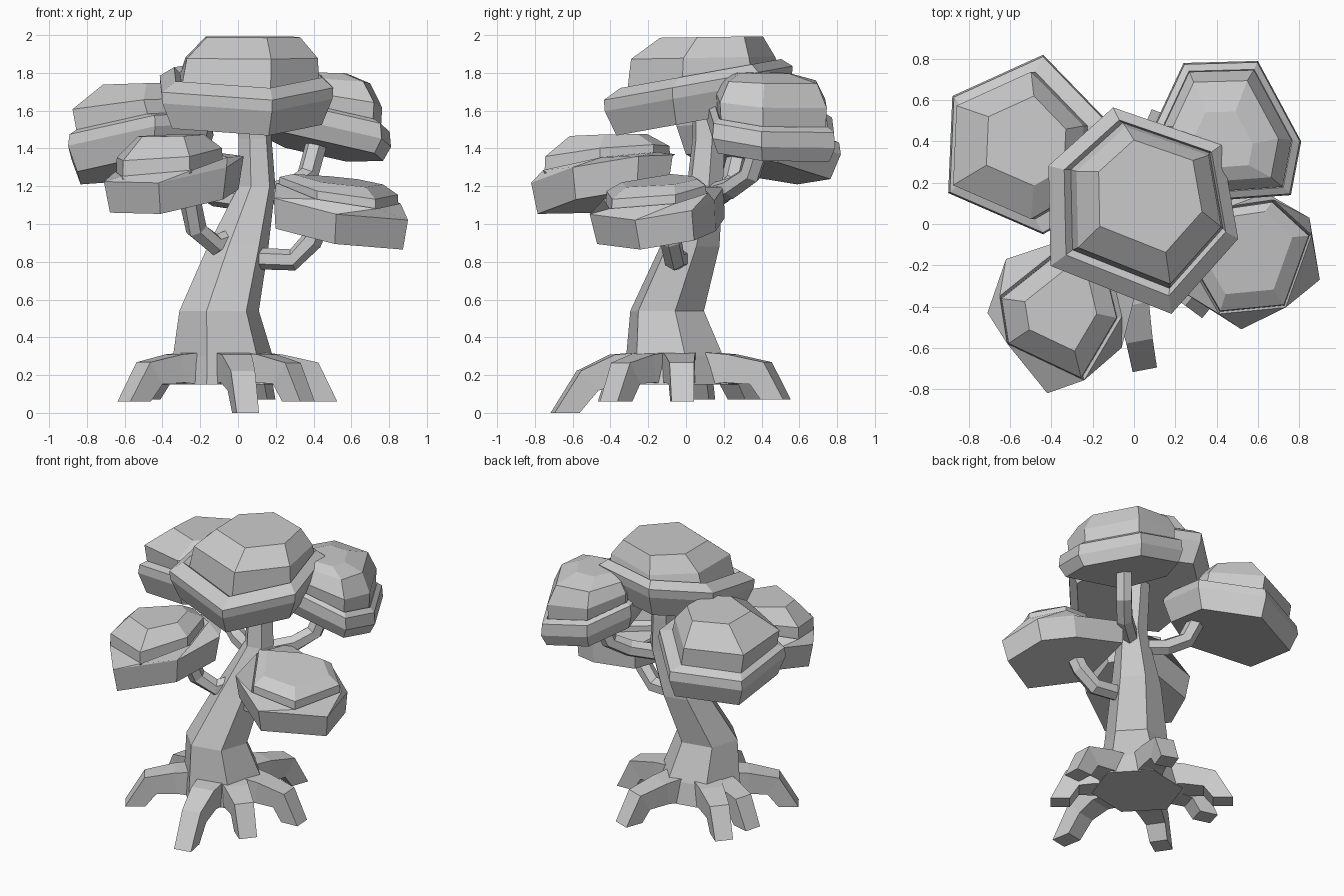
import bpy, bmesh
from math import cos, sin, radians
from mathutils import Vector

old = bpy.data.objects.get("Cube")
if old:
    bpy.data.objects.remove(old)

grey = bpy.data.materials.new("pale grey")
grey.use_nodes = True
grey.diffuse_color = (0.6, 0.6, 0.6, 1)
grey.node_tree.nodes["Principled BSDF"].inputs["Base Color"].default_value = grey.diffuse_color


def loft(name, rings):
    """Skin a stack of equal rings into a closed, flat-shaded solid."""
    bm = bmesh.new()
    loops = [[bm.verts.new(p) for p in ring] for ring in rings]
    n = len(loops[0])
    for a, b in zip(loops, loops[1:]):
        for i in range(n):
            j = (i + 1) % n
            bm.faces.new((a[i], a[j], b[j], b[i]))
    bm.faces.new(loops[0])
    bm.faces.new(loops[-1])
    bmesh.ops.recalc_face_normals(bm, faces=bm.faces)
    mesh = bpy.data.meshes.new(name)
    bm.to_mesh(mesh)
    bm.free()
    mesh.materials.append(grey)
    ob = bpy.data.objects.new(name, mesh)
    bpy.context.collection.objects.link(ob)
    return ob


def sweep(name, path, widths, heights, sides, level_end=False):
    """Sweep a polygon along a path; level_end cuts the last ring off horizontally."""
    pts = [Vector(p) for p in path]
    rings = []
    for i, p in enumerate(pts):
        t = (pts[min(i + 1, len(pts) - 1)] - pts[max(i - 1, 0)]).normalized()
        side = t.cross(Vector((0, 0, 1))).normalized()
        up = side.cross(t)
        rad = 1 / cos(radians(180 / sides))
        ring = []
        for k in range(sides):
            a = radians(360 * (k + 0.5) / sides)
            ring.append(p + rad * (side * cos(a) * widths[i] + up * sin(a) * heights[i]))
        rings.append(ring)
    if level_end:
        rings[-1] = [q + t * ((pts[-1].z - q.z) / t.z) for q in rings[-1]]
    return loft(name, rings)


def foliage(name, outline, z, tilt, layers, twist=0):
    """Tilted slab with a dome; layers are scale, height, tilt share, shift x, shift y.
    The dome layers above the slab are turned by twist degrees."""
    n = len(outline)
    cx = sum(p[0] for p in outline) / n
    cy = sum(p[1] for p in outline) / n
    rings = []
    for i, (s, h, share, sx, sy) in enumerate(layers):
        a = radians(twist) if i > 1 else 0
        ring = []
        for x, y in outline:
            dx = s * ((x - cx) * cos(a) - (y - cy) * sin(a))
            dy = s * ((x - cx) * sin(a) + (y - cy) * cos(a))
            ring.append((cx + dx + sx, cy + dy + sy,
                         z + h + share * (tilt[0] * dx + tilt[1] * dy)))
        rings.append(ring)
    return loft(name, rings)


# Leaning six-sided trunk: centre x, centre y, radius x, radius y, z
trunk = [(-.07, -.05, .31, .29, .15), (-.08, -.06, .27, .27, .3),
         (-.1, -.1, .215, .205, .54), (0, .02, .165, .165, .88),
         (.1, .1, .1, .1, 1.2), (.09, .12, .09, .09, 1.45), (.08, .12, .09, .09, 1.65)]
loft("trunk", [[(cx + rx * cos(radians(60 * k + 12)), cy + ry * sin(radians(60 * k + 12)), z)
                for k in range(6)] for cx, cy, rx, ry, z in trunk])

# Roots: level out from the trunk, then bend down to feet cut flat:
# foot point, bend height, bend position along the root
feet = {"front": (.04, -.64, 0, .17, .8), "front_right": (-.55, -.38, .06, .21, .83),
        "front_left": (.32, -.37, .06, .21, .84), "left": (.46, -.02, .06, .21, .85),
        "right": (-.54, .08, .07, .21, .84), "back_right": (-.5, .31, .07, .21, .84),
        "back": (.12, .475, .07, .21, .85)}
for label, (x, y, z, bend, reach) in feet.items():
    hub = Vector((-.07, -.05, .235))
    d = Vector((x, y, .235)) - hub
    path = [hub + d * .35, hub + d * .55, hub + d * reach, Vector((x, y, z))]
    path[2].z = bend
    sweep("root_" + label, path, (.09, .08, .065, .06), (.085, .075, .07, .055), 4, True)

# Bent branches carrying the side foliage
branches = {
    "front_right": [(0, 0, .93), (-.12, -.08, .89), (-.22, -.15, .97), (-.27, -.25, 1.2)],
    "front_left": [(.03, -.03, .82), (.29, -.06, .81), (.39, -.08, .91), (.45, -.1, 1.05)],
    "back_left": [(.08, .08, 1.14), (.28, .24, 1.19), (.37, .34, 1.26), (.43, .41, 1.48)],
    "back_right": [(.08, .08, 1.12), (-.12, .18, 1.15), (-.24, .24, 1.22), (-.32, .29, 1.42)],
}
for label, path in branches.items():
    sweep("branch_" + label, path, [.05] * 4, [.05] * 4, 6)

# Crown, its slab flaring upward and rising toward the back, with a flat cap
foliage("crown_foliage",
        [(-.4, -.2), (.18, -.43), (.5, -.07), (.42, .38), (-.1, .56), (-.41, .28)],
        1.55, (0, .18),
        [(.88, 0, 1, 0, 0), (1, .14, 1, 0, 0), (1.01, .2, 1, 0, 0), (.86, .25, 1, .01, .01),
         (.81, .22, 1, .02, .02), (.77, .33, .1, .03, .02), (.55, .44, .08, .04, .06)])

# Back right foliage
foliage("back_right_foliage",
        [(-.9, .15), (-.44, -.05), (-.15, .12), (-.13, .5), (-.44, .82), (-.88, .62)],
        1.3, (.15, -.17),
        [(.88, 0, 1, 0, 0), (1, .14, 1, 0, 0), (.98, .2, 1, 0, 0), (.82, .22, 1, -.03, 0),
         (.82, .32, .6, -.05, 0), (.5, .44, .15, -.02, .03)])

# Back left foliage
foliage("back_left_foliage",
        [(.2, .1), (.76, .14), (.81, .4), (.6, .79), (.24, .78), (.1, .48)],
        1.4, (-.22, -.13),
        [(.91, 0, 1, -.01, 0), (1, .08, 1, 0, 0), (.98, .16, 1, 0, 0), (.88, .18, 1, 0, 0),
         (.85, .16, 1, 0, 0), (.87, .26, .7, 0, 0), (.72, .36, .3, -.01, 0),
         (.4, .4, .1, -.02, -.04)])

# Front right foliage
foliage("front_right_foliage",
        [(-.71, -.43), (-.42, -.82), (-.06, -.6), (.03, -.25), (-.08, -.07), (-.62, -.17)],
        1.12, (.15, .13),
        [(.92, 0, 1, 0, 0), (1, .17, 1, 0, 0), (.85, .2, 1, -.02, 0), (.81, .18, 1, -.03, -.01),
         (.8, .26, .7, -.03, -.01), (.5, .35, .2, -.03, -.01)], 28)

# Front left foliage
foliage("front_left_foliage",
        [(.19, -.3), (.52, -.51), (.9, -.27), (.85, .03), (.64, .15), (.26, .2)],
        .95, (-.17, .14),
        [(.95, -.01, 1, -.01, .02), (1, .15, 1, 0, 0), (.83, .2, 1, 0, -.01),
         (.8, .18, 1, 0, -.01), (.79, .24, .9, 0, -.01), (.6, .28, .7, -.01, 0)], 38)
